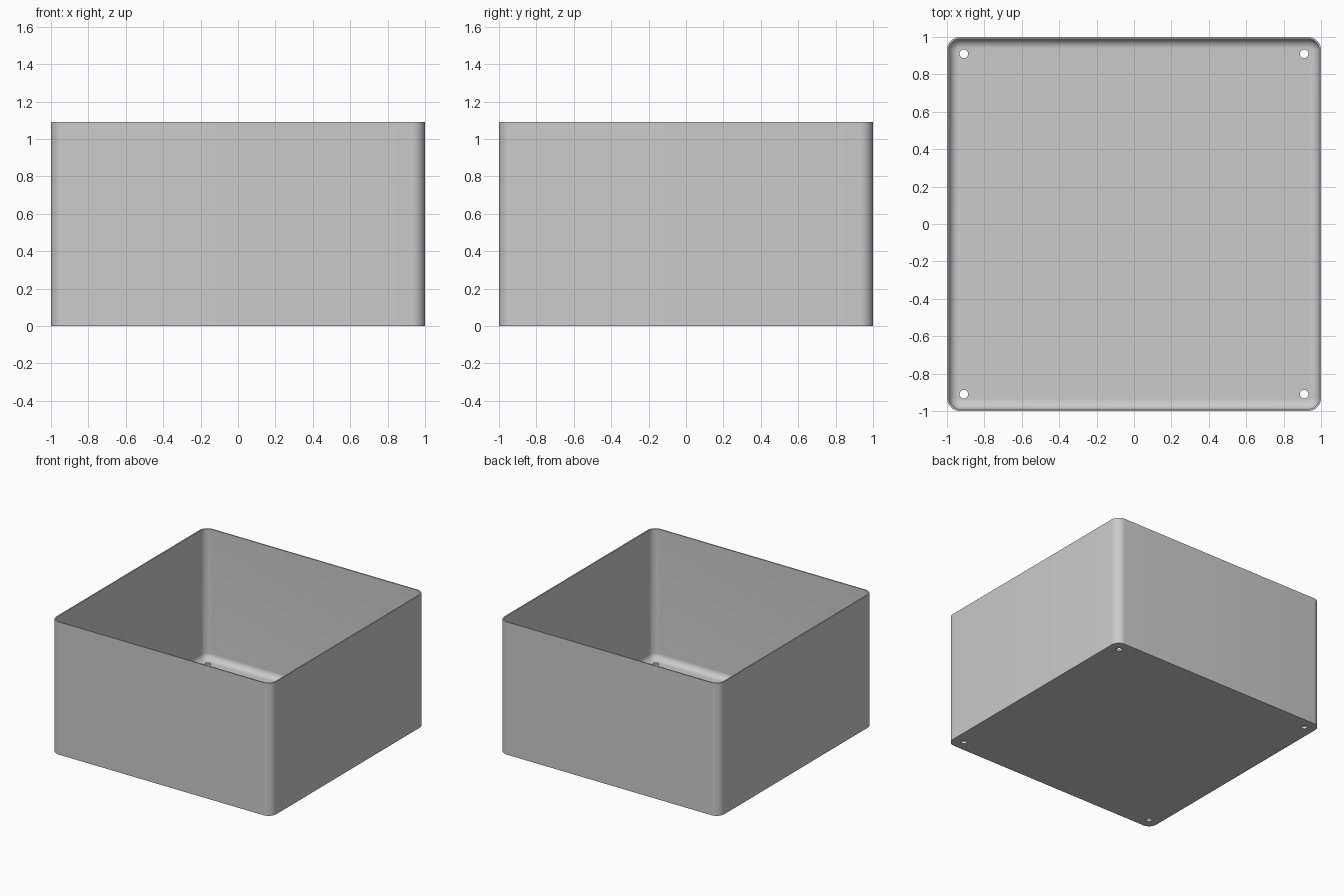
import bpy, bmesh
from math import sin, cos, pi

cube = bpy.data.objects.get("Cube")
if cube:
    bpy.data.objects.remove(cube, do_unlink=True)

HEIGHT, WALL, FLOOR = 1.09, 0.01, 0.02
CORNER, FILLET, STEPS = 0.07, 0.05, 10
HOLE_POS, HOLE_RADIUS = 0.91, 0.023

grey = bpy.data.materials.new("grey plastic")
grey.use_nodes = True
colour = (0.6, 0.6, 0.6, 1)
grey.diffuse_color = colour
grey.node_tree.nodes["Principled BSDF"].inputs["Base Color"].default_value = colour


def rounded_ring(bm, inset, z):
    """Rounded square outline, drawn inwards from the outer wall."""
    centre, radius = 1 - CORNER, CORNER - inset
    ring = []
    for quarter, (sx, sy) in enumerate([(1, 1), (-1, 1), (-1, -1), (1, -1)]):
        for i in range(STEPS + 1):
            a = (quarter + i / STEPS) * pi / 2
            ring.append(bm.verts.new((sx * centre + radius * cos(a),
                                      sy * centre + radius * sin(a), z)))
    return ring


# Section of the tray: outer wall, rim, inner wall, then the fillet to the floor
section = [(0, 0), (0, HEIGHT), (WALL, HEIGHT)]
for i in range(STEPS + 1):
    a = i / STEPS * pi / 2
    section.append((WALL + FILLET * (1 - cos(a)), FLOOR + FILLET * (1 - sin(a))))

bm = bmesh.new()
rings = [rounded_ring(bm, inset, z) for inset, z in section]
for low, high in zip(rings, rings[1:]):
    for i in range(len(low)):
        j = (i + 1) % len(low)
        bm.faces.new((low[i], low[j], high[j], high[i]))
bm.faces.new(rings[0][::-1])
bm.faces.new(rings[-1])
bmesh.ops.recalc_face_normals(bm, faces=bm.faces[:])
mesh = bpy.data.meshes.new("open_box")
bm.to_mesh(mesh)
bm.free()
mesh.materials.append(grey)
box = bpy.data.objects.new("open_box", mesh)
bpy.context.collection.objects.link(box)

# Four screw holes through the floor
for sx in (-1, 1):
    for sy in (-1, 1):
        bpy.ops.mesh.primitive_cylinder_add(vertices=32, radius=HOLE_RADIUS, depth=0.2,
                                            location=(sx * HOLE_POS, sy * HOLE_POS, 0))
        cutter = bpy.context.object
        cutter.name = "hole_cutter"
        cutter.data.materials.append(grey)
        cut = box.modifiers.new("screw_hole", "BOOLEAN")
        cut.operation, cut.solver, cut.object = "DIFFERENCE", "EXACT", cutter
        bpy.ops.object.select_all(action="DESELECT")
        box.select_set(True)
        bpy.context.view_layer.objects.active = box
        bpy.ops.object.modifier_apply(modifier=cut.name)
        bpy.data.objects.remove(cutter, do_unlink=True)

bpy.ops.object.shade_smooth_by_angle(angle=pi / 6)
